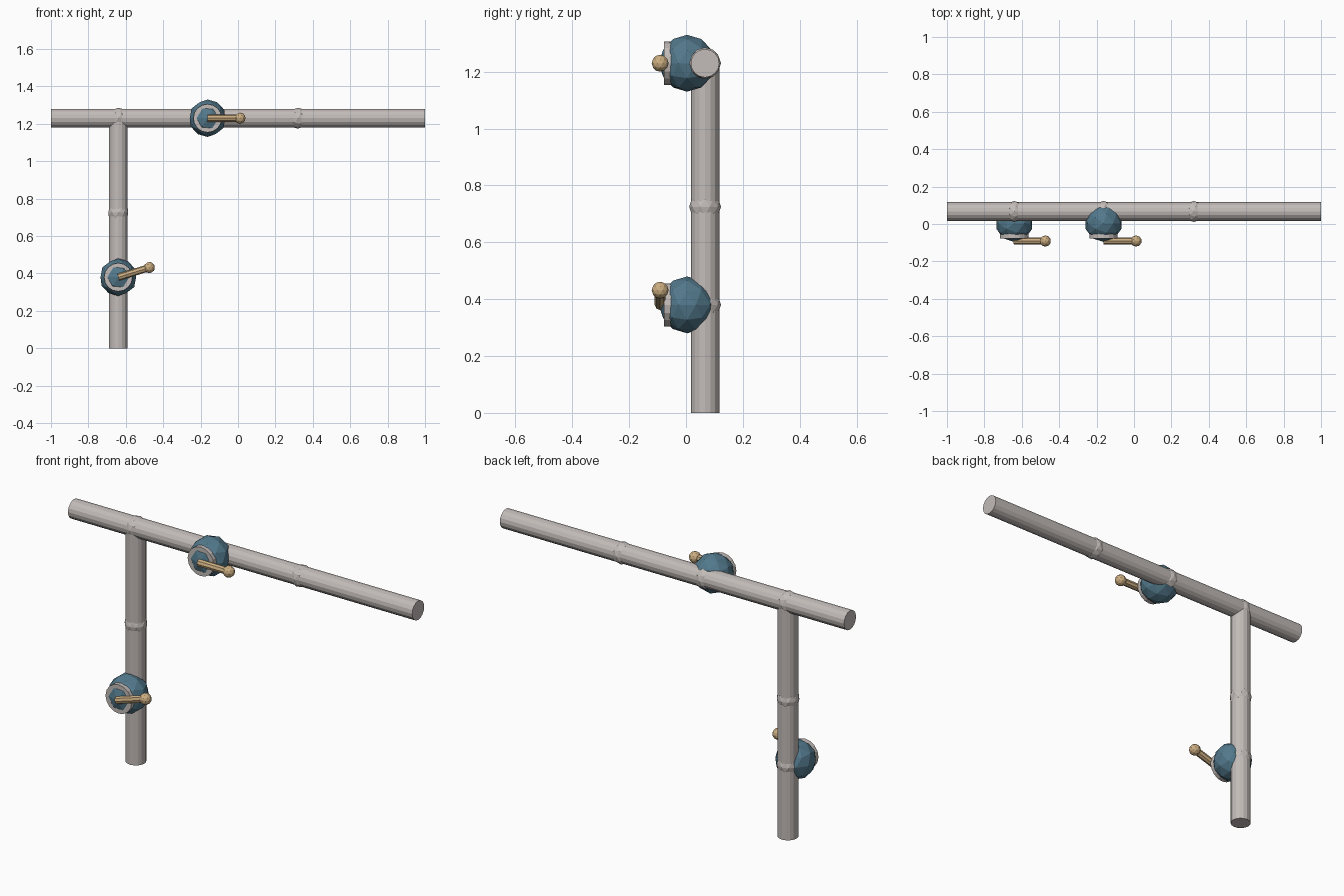
import bpy, math
from mathutils import Vector

if "Cube" in bpy.data.objects:
    bpy.data.objects.remove(bpy.data.objects["Cube"])


def mat(name, rgb):
    m = bpy.data.materials.new(name)
    m.diffuse_color = (*rgb, 1)
    m.use_nodes = True
    m.node_tree.nodes["Principled BSDF"].inputs["Base Color"].default_value = m.diffuse_color
    return m


STEEL = mat("warm grey metal", (0.54, 0.50, 0.48))
BLUE = mat("dull blue paint", (0.085, 0.19, 0.26))
TAN = mat("tan brass", (0.60, 0.42, 0.22))


def rod(name, a, b, r, sides, m):
    a, b = Vector(a), Vector(b)
    bpy.ops.mesh.primitive_cylinder_add(vertices=sides, radius=r, depth=(b - a).length,
                                        location=(a + b) / 2)
    o = bpy.context.object
    o.rotation_euler = (b - a).to_track_quat('Z', 'Y').to_euler()
    o.name = name
    o.data.materials.append(m)
    return o


def ball(name, c, r, m):
    bpy.ops.mesh.primitive_ico_sphere_add(subdivisions=2, radius=r, location=c)
    o = bpy.context.object
    o.name = name
    o.data.materials.append(m)
    return o


PY, TOP, UX = 0.067, 1.23, -0.64   # pipe depth, run height, upright position

# pipes
rod("horizontal_pipe", (-1, PY, TOP), (1, PY, TOP), 0.05, 16, STEEL)
rod("upright_pipe", (UX, PY, 0), (UX, PY, TOP), 0.05, 16, STEEL)

# faceted joints poking through the pipe walls
for i, (x, z) in enumerate([(UX, TOP), (-0.163, TOP), (0.32, TOP), (UX, 0.725), (UX, 0.38)]):
    ball(f"pipe_joint_{i + 1}", (x, PY, z), 0.056, STEEL)


# valves: body, front flange, lever and knob
def valve(name, x, z, angle):
    ball(name + "_body", (x, 0.004, z), 0.1, BLUE)
    rod(name + "_flange", (x, -0.03, z), (x, -0.077, z), 0.076, 16, STEEL)
    tip = (x + 0.174 * math.cos(angle), -0.091, z + 0.174 * math.sin(angle))
    rod(name + "_lever", (x, -0.091, z), tip, 0.019, 8, TAN)
    ball(name + "_knob", tip, 0.03, TAN)


valve("upper_valve", -0.163, TOP, 0.0)
valve("lower_valve", UX, 0.38, 0.3)
